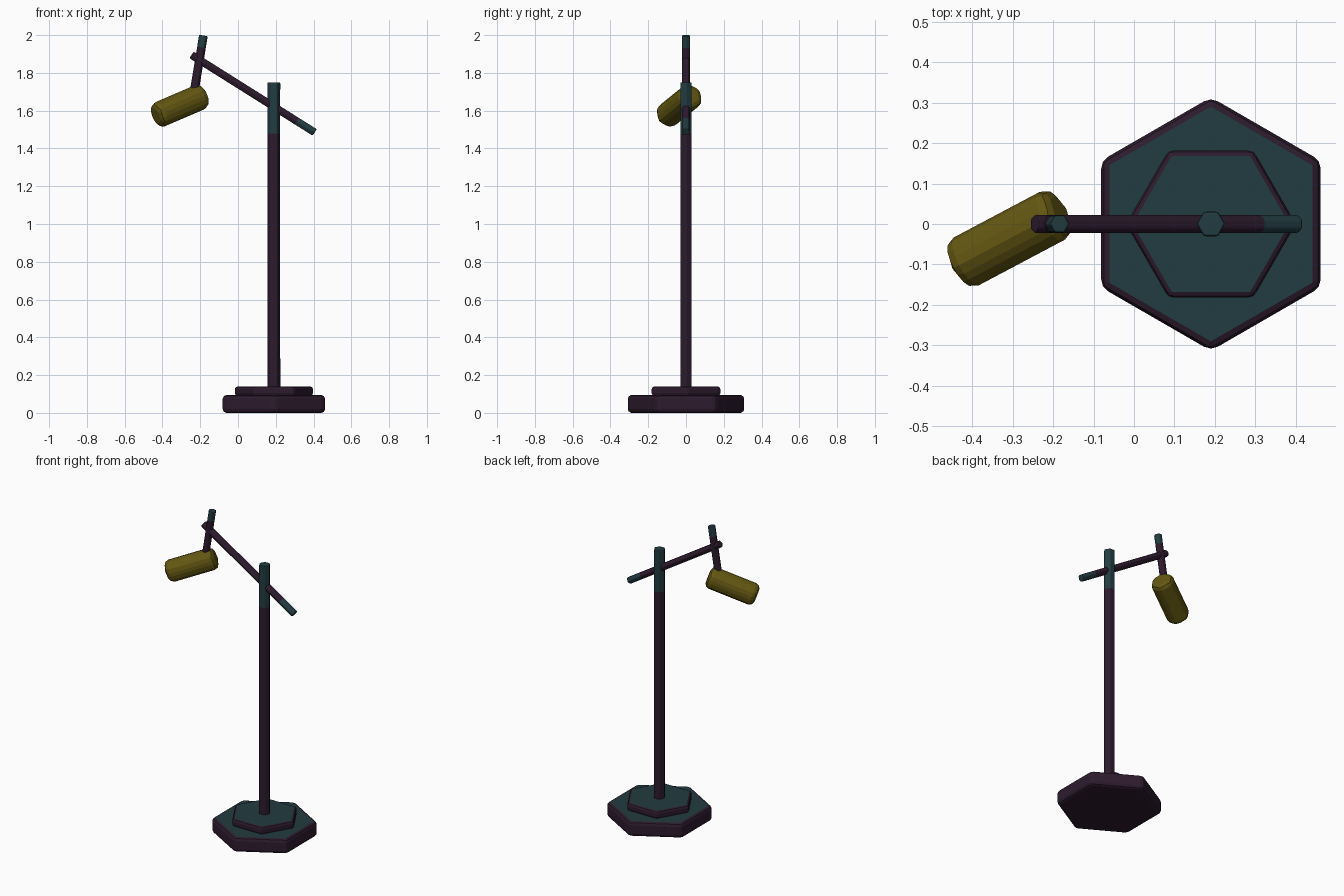
import bpy
from math import pi, cos, sin
from mathutils import Vector

if "Cube" in bpy.data.objects:
    bpy.data.objects.remove(bpy.data.objects["Cube"])


def material(name, colour):
    m = bpy.data.materials.new(name)
    m.diffuse_color = (*colour, 1)
    m.use_nodes = True
    m.node_tree.nodes["Principled BSDF"].inputs["Base Color"].default_value = m.diffuse_color
    return m


PURPLE = material("dark_purple", (0.026, 0.011, 0.027))
TEAL = material("dark_teal", (0.016, 0.045, 0.053))
YELLOW = material("olive_yellow", (0.125, 0.095, 0.006))


def prism(name, start, end, radius, ref, mats, bevel, split=None,
          segments=2, phase=0, bevel_mat=-1):
    """Bevelled hexagonal prism; mats[0] below the split, mats[-1] above it and on the end cap."""
    a, b = Vector(start), Vector(end)
    d = (b - a).normalized()
    u = Vector(ref)
    u = (u - d * u.dot(d)).normalized()
    v = d.cross(u)
    stops = [0, 1] if split is None else [0, split, 1]
    ring = [radius * (u * cos(phase + k * pi / 3) + v * sin(phase + k * pi / 3)) for k in range(6)]
    verts = [a.lerp(b, t) + p for t in stops for p in ring]
    n = len(stops)
    faces, slots = [tuple(range(5, -1, -1))], [0]
    for i in range(n - 1):
        for k in range(6):
            j = (k + 1) % 6
            faces.append((i * 6 + k, i * 6 + j, i * 6 + 6 + j, i * 6 + 6 + k))
            slots.append(i)
    faces.append(tuple(range(n * 6 - 6, n * 6)))
    slots.append(len(mats) - 1)
    mesh = bpy.data.meshes.new(name)
    mesh.from_pydata(verts, [], faces)
    for m in mats:
        mesh.materials.append(m)
    for poly, s in zip(mesh.polygons, slots):
        poly.material_index = s
    ob = bpy.data.objects.new(name, mesh)
    bpy.context.collection.objects.link(ob)
    mod = ob.modifiers.new("bevel", 'BEVEL')
    mod.width, mod.segments, mod.limit_method = bevel, segments, 'ANGLE'
    mod.material = bevel_mat
    return ob


X, Y = (1, 0, 0), (0, 1, 0)
CX = 0.19

# two-tier foot: teal tops with purple rims
prism("base_lower", (CX, 0, 0), (CX, 0, 0.095), 0.313, Y, [PURPLE, TEAL], 0.02, bevel_mat=0)
prism("base_upper", (CX, 0, 0.09), (CX, 0, 0.14), 0.21, X, [PURPLE, TEAL], 0.014, bevel_mat=0)

# upright, tilted arm and hanging rod, each with a teal tip
prism("pole", (CX, 0, 0.12), (CX, 0, 1.75), 0.035, X, [PURPLE, TEAL], 0.005,
      split=(1.48 - 0.12) / 1.63)
prism("arm", (-0.246, 0, 1.895), (0.406, 0, 1.485), 0.0235, Y, [PURPLE, TEAL], 0.005, split=0.855)
prism("hanging_rod", (-0.232, 0, 1.70), (-0.183, 0, 1.998), 0.0245, X, [PURPLE, TEAL], 0.005,
      split=0.79)

# tilted lantern body
centre = Vector((-0.308, -0.036, 1.626))
axis = Vector((0.826, 0.438, 0.355)).normalized() * 0.153
prism("lantern", centre + axis, centre - axis, 0.077, (-0.47, 0.88, 0), [YELLOW], 0.028, phase=pi / 6)
